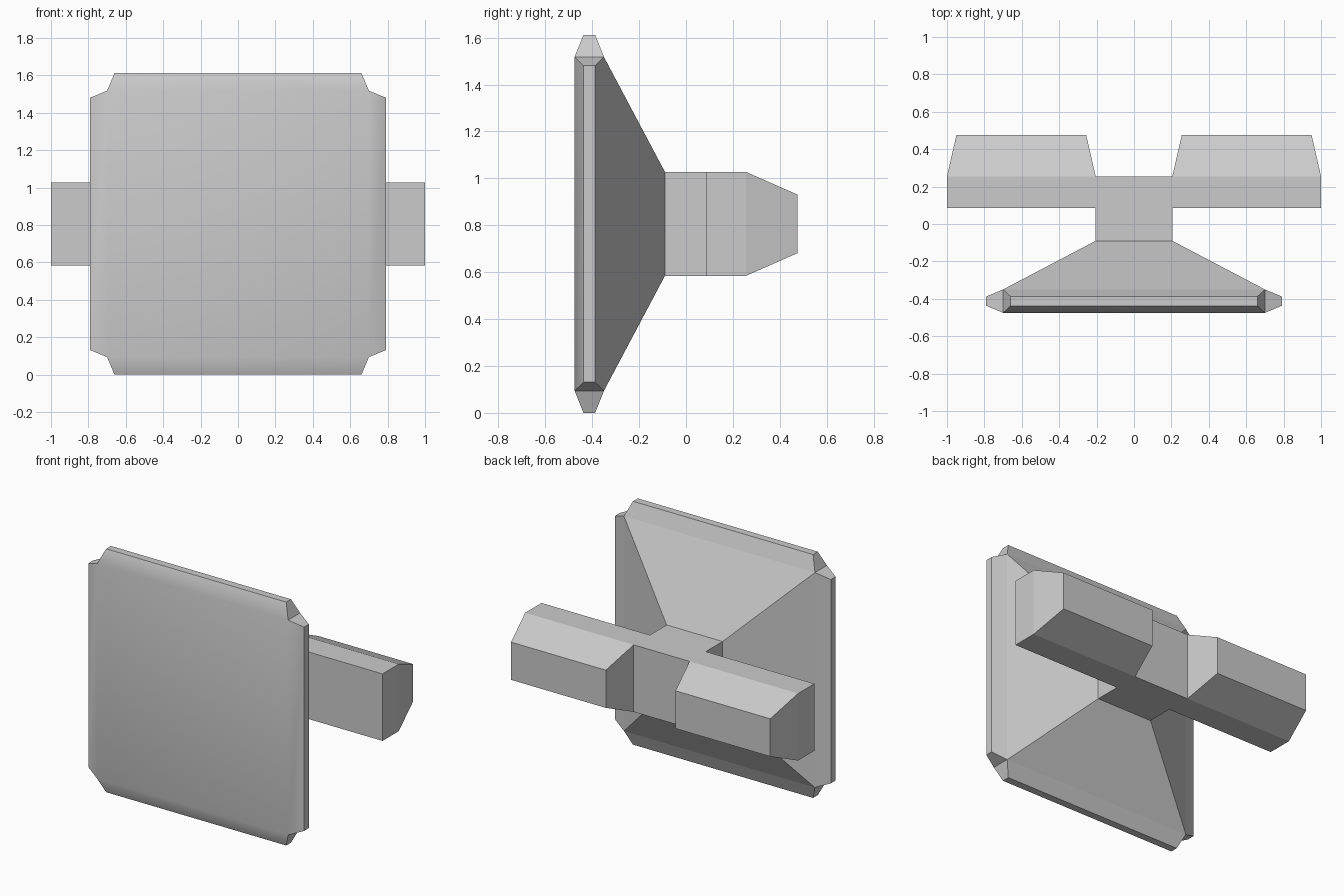
import bpy, bmesh
from mathutils import Vector

if "Cube" in bpy.data.objects:
    bpy.data.objects.remove(bpy.data.objects["Cube"])

MID_Z = 0.806


def box(lo, hi):
    bm = bmesh.new()
    bmesh.ops.create_cube(bm, size=1)
    lo, hi = Vector(lo), Vector(hi)
    bmesh.ops.scale(bm, vec=hi - lo, verts=bm.verts)
    bmesh.ops.translate(bm, vec=(lo + hi) / 2, verts=bm.verts)
    return bm


def pick(bm, direction, test=lambda c: True):
    """Faces pointing along a direction."""
    bm.normal_update()
    d = Vector(direction)
    return [f for f in bm.faces if f.normal.dot(d) > 0.99 and test(f.calc_center_median())]


def extrude(bm, face, move, scale=(1, 1, 1)):
    """Extrude one face, shift it and scale it about its own centre."""
    new = bmesh.ops.extrude_discrete_faces(bm, faces=[face])["faces"][0]
    c = new.calc_center_median()
    for v in new.verts:
        d = v.co - c
        v.co = c + Vector(move) + Vector(d[i] * scale[i] for i in range(3))
    return new


def finish(bm, name):
    bmesh.ops.recalc_face_normals(bm, faces=bm.faces)
    mesh = bpy.data.meshes.new(name)
    bm.to_mesh(mesh)
    bm.free()
    ob = bpy.data.objects.new(name, mesh)
    bpy.context.collection.objects.link(ob)
    return ob


# Square plate with a tapered rim on all four sides
bm = box((-0.70, -0.475, MID_Z - 0.712), (0.70, -0.35, MID_Z + 0.712))
back = pick(bm, (0, 1, 0))[0]
rims = [pick(bm, d)[0] for d in ((1, 0, 0), (-1, 0, 0), (0, 0, 1), (0, 0, -1))]
for f in rims:
    n = f.normal.copy()
    if abs(n.x) > 0.5:
        extrude(bm, f, n * 0.09, (1, 0.4, 0.675 / 0.712))
    else:
        extrude(bm, f, n * 0.094, (0.66 / 0.70, 0.4, 1))

# Pyramid back narrowing to the neck, left open where the handle joins
tip = extrude(bm, back, (0, 0.26, 0), (0.205 / 0.70, 1, 0.222 / 0.712))
bmesh.ops.delete(bm, geom=[tip], context="FACES_ONLY")
bmesh.ops.recalc_face_normals(bm, faces=bm.faces)
bm.normal_update()
for f in bm.faces:
    f.smooth = f.normal.y < -0.8  # soft front face only
finish(bm, "plate")

# Handle: central block, neck to the plate, two arms
bm = box((-0.205, 0.085, MID_Z - 0.222), (0.205, 0.255, MID_Z + 0.222))
neck = extrude(bm, pick(bm, (0, -1, 0))[0], (0, -0.175, 0))
bmesh.ops.delete(bm, geom=[neck], context="FACES_ONLY")
for s in (-1, 1):
    arm = pick(bm, (s, 0, 0), lambda c: c.y > 0.1)[0]
    extrude(bm, arm, (s * 0.795, 0, 0))

# Tapered grips on the back of the arms
for f in pick(bm, (0, 1, 0), lambda c: abs(c.x) > 0.3):
    extrude(bm, f, (0, 0.22, 0), (0.69 / 0.79, 1, 0.125 / 0.222))
finish(bm, "handle")
